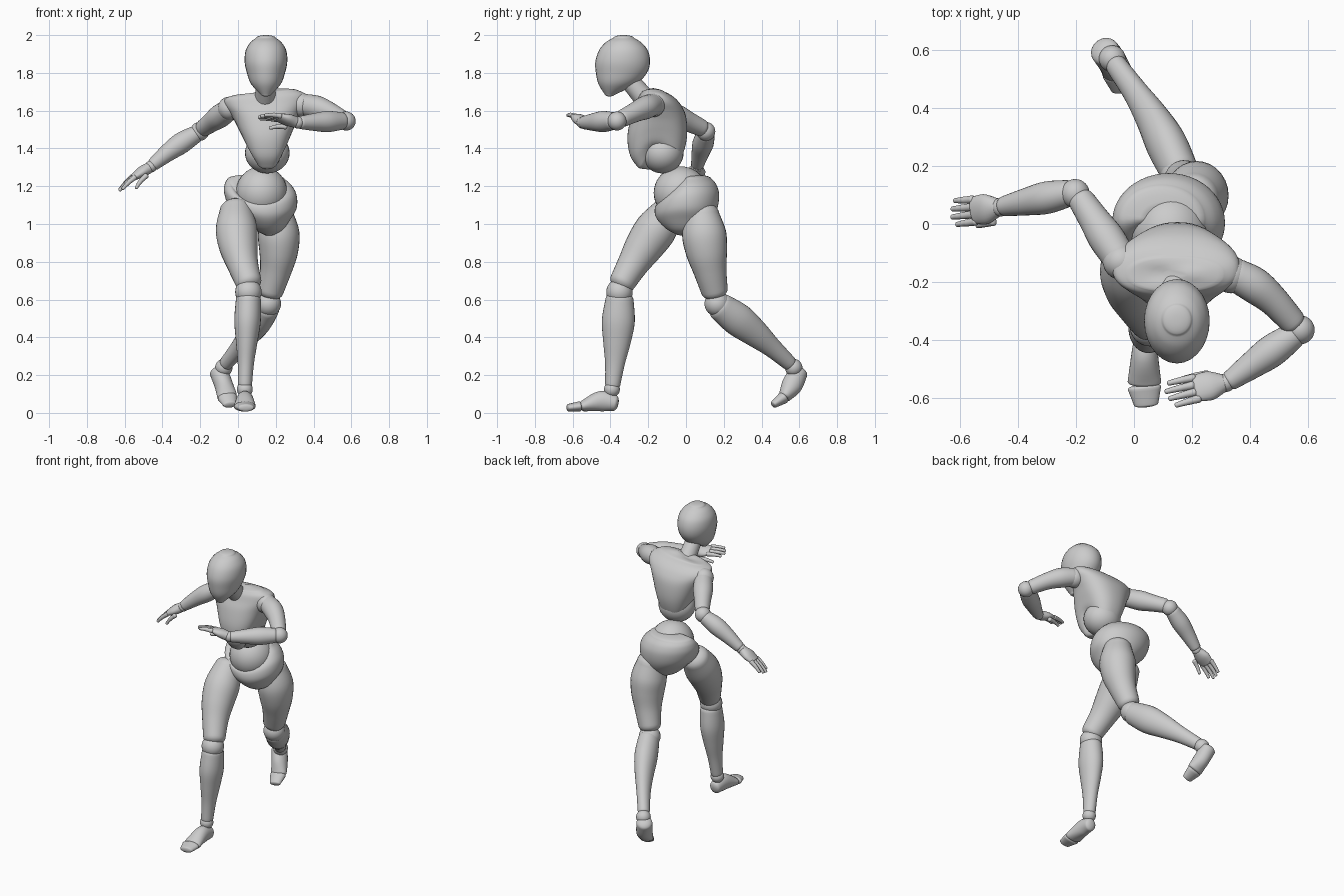
import bpy, bmesh, math
from mathutils import Vector

if "Cube" in bpy.data.objects:
    bpy.data.objects.remove(bpy.data.objects["Cube"])

X, Y, Z = Vector((1, 0, 0)), Vector((0, 1, 0)), Vector((0, 0, 1))


def smooth_path(pts, steps):
    """Catmull-Rom through rows of (x, y, z, half width, half depth)."""
    out, n = [], len(pts)
    for i in range(n - 1):
        p = [pts[max(i - 1, 0)], pts[i], pts[i + 1], pts[min(i + 2, n - 1)]]
        for s in range(steps):
            t = s / steps
            out.append([0.5 * (2 * b + (c - a) * t + (2 * a - 5 * b + 4 * c - d) * t * t
                               + (3 * b - a - 3 * c + d) * t ** 3) for a, b, c, d in zip(*p)])
    return out + [list(pts[-1])]


def loft(name, pts, ref=X, axis=None, cap=0.7, sides=28, steps=5, power=2.0, dz=None):
    """Skin of oval rings along a path with rounded ends."""
    rows = smooth_path(pts, steps)
    pos = [Vector(r[:3]) for r in rows]
    n = len(rows)
    rings = []
    for i, r in enumerate(rows):
        t = axis or (pos[min(i + 1, n - 1)] - pos[max(i - 1, 0)]).normalized()
        rings.append((pos[i], t, abs(r[3]), abs(r[4]), i / (n - 1)))

    def end(ring, sign):
        p, t, w, d, v = ring
        angles = [k / 6 * math.pi / 2 for k in range(1, 6)]
        return [(p + t * sign * cap * min(w, d) * math.sin(a), t, w * math.cos(a), d * math.cos(a), v)
                for a in angles]
    rings = end(rings[0], -1)[::-1] + rings + end(rings[-1], 1)
    bm = bmesh.new()
    grid = []
    for p, t, w, d, v in rings:
        side = (ref - t * ref.dot(t)).normalized()
        up = t.cross(side)
        row = []
        for k in range(sides):
            a = 2 * math.pi * k / sides
            c, s = math.cos(a), math.sin(a)
            q = p + side * math.copysign(abs(c) ** (2 / power), c) * w + up * math.copysign(abs(s) ** (2 / power), s) * d
            if dz:
                q.z += dz(c, s, v)
            row.append(bm.verts.new(q))
        grid.append(row)
    for a, b in zip(grid, grid[1:]):
        for k in range(sides):
            j = (k + 1) % sides
            bm.faces.new((a[k], a[j], b[j], b[k]))
    bm.faces.new(grid[0][::-1])
    bm.faces.new(grid[-1])
    bmesh.ops.recalc_face_normals(bm, faces=bm.faces)
    for f in bm.faces:
        f.smooth = True
    me = bpy.data.meshes.new(name)
    bm.to_mesh(me)
    bm.free()
    ob = bpy.data.objects.new(name, me)
    bpy.context.collection.objects.link(ob)
    return ob


def ball(name, c, r):
    bpy.ops.mesh.primitive_uv_sphere_add(segments=32, ring_count=20, location=c)
    ob = bpy.context.object
    ob.name = name
    ob.scale = r if isinstance(r, tuple) else (r, r, r)
    bpy.ops.object.shade_smooth()


def body(name, rows, x0, x1, **kw):
    """Upright shell from rows of (z, half width, front y, back y)."""
    last = len(rows) - 1
    loft(name, [(x0 + (x1 - x0) * i / last, (f + b) / 2, z, w, (b - f) / 2)
                for i, (z, w, f, b) in enumerate(rows)], axis=Z, **kw)


def limb(name, a, b, radii, bow=(0, 0, 0), depth=1.0, ref=X):
    """Tapered limb from a to b that bows out in the middle."""
    a, b, bow, last = Vector(a), Vector(b), Vector(bow), len(radii) - 1
    pts = []
    for i, r in enumerate(radii):
        t = i / last
        p = a.lerp(b, t) + bow * math.sin(math.pi * t)
        pts.append((*p, r, r * (1 + (depth - 1) * math.sin(math.pi * (.15 + .75 * t)))))
    loft(name, pts, ref=ref)


# Head and neck
body("head", [(1.682, .024, -.427, -.382), (1.74, .078, -.463, -.265), (1.80, .101, -.477, -.207),
              (1.86, .113, -.480, -.190), (1.92, .107, -.460, -.203), (1.962, .082, -.425, -.238),
              (1.985, .052, -.385, -.275)], .148, .148, cap=.29)
limb("neck", (.143, -.19, 1.63), (.147, -.30, 1.76), (.058, .054, .05))

# Chest shell with arched sides, and the ball below it
body("chest", [(1.30, .080, -.255, -.06), (1.36, .112, -.295, -.02), (1.46, .143, -.31, .005),
               (1.57, .178, -.290, .0), (1.635, .216, -.265, -.03), (1.675, .213, -.250, -.07),
               (1.695, .17, -.235, -.11)], .155, .142, cap=.15, sides=48, power=2.3,
     dz=lambda c, s, v: .115 * c ** 4 * max(0, 1 - 2 * v) + .015 * c * v)
ball("rib_ball", (.155, -.125, 1.376), (.118, .112, .108))

# Waist ball and pelvis shell whose top edge dips at the front
ball("waist_ball", (.125, -.028, 1.165), (.137, .143, .14))
body("pelvis", [(.945, .03, -.05, .03), (.975, .085, -.10, .09), (1.03, .135, -.145, .14),
                (1.09, .180, -.165, .168), (1.16, .192, -.160, .175), (1.21, .176, -.13, .16),
                (1.24, .150, -.10, .135)], .165, .095, cap=.2, sides=48,
     dz=lambda c, s, v: -.14 * max(0, -s) ** 2 * v * v - .03 * c * v * (1 - v))

# Legs share radius profiles; only the joints differ
THIGH = (.088, .110, .102, .083, .070)
SHIN = (.066, .070, .057, .043, .037)
limb("right_thigh", (-.01, -.09, 1.065), (.055, -.335, .695), THIGH, (-.02, -.01, 0))
limb("left_thigh", (.205, .085, 1.05), (.172, .15, .65), THIGH, (.026, -.008, 0), 1.07)
ball("right_knee", (.055, -.352, .64), .07)
ball("left_knee", (.160, .166, .578), .068)
limb("right_shin", (.055, -.352, .60), (.037, -.388, .15), SHIN, (0, .004, 0), 1.28)
limb("left_shin", (.155, .185, .56), (-.06, .545, .265), SHIN, (.015, 0, .01), 1.28)
ball("right_ankle", (.036, -.392, .125), .042)
ball("left_ankle", (-.075, .57, .24), .046)

# Feet: main block and toe block
loft("right_foot", [(.041, -.378, .052, .038, .042), (.037, -.45, .062, .046, .054),
                    (.036, -.545, .036, .058, .029)], cap=.55)
loft("right_toes", [(.036, -.565, .034, .058, .027), (.042, -.622, .027, .042, .02)], cap=.5)
loft("left_foot", [(-.10, .595, .215, .050, .050), (-.075, .56, .145, .049, .055),
                   (-.058, .525, .09, .053, .036)], cap=.55)
loft("left_toes", [(-.056, .515, .08, .052, .033), (-.043, .465, .045, .036, .02)], cap=.5)

# Arms share radius profiles too
UPPER = (.058, .062, .053, .046)
FORE = (.047, .056, .047, .035)
ball("left_shoulder", (.335, -.175, 1.63), .064)
ball("right_shoulder", (-.045, -.13, 1.612), .062)
limb("left_upper_arm", (.355, -.178, 1.63), (.545, -.335, 1.56), UPPER, (0, .02, .012), ref=Z)
limb("right_upper_arm", (-.055, -.11, 1.60), (-.18, .08, 1.51), UPPER, ref=Z)
ball("left_elbow", (.573, -.365, 1.545), .05)
ball("right_elbow", (-.203, .105, 1.49), .05)
limb("left_forearm", (.545, -.388, 1.545), (.335, -.538, 1.537), FORE, ref=Z)
limb("right_forearm", (-.23, .105, 1.472), (-.445, .062, 1.318), FORE, (0, 0, .008), ref=Y)


def hand(side, wrist, along, thumb):
    """Wrist, palm, four jointed fingers and a thumb that curl a little downward."""
    ball(f"{side}_wrist", wrist, .032)
    wrist, along = Vector(wrist), Vector(along).normalized()
    across = (Vector(thumb) - along * along.dot(Vector(thumb))).normalized()
    up = along.cross(across)
    up = up if up.z > 0 else -up

    def at(l, a, u):
        return wrist + along * l + across * a + up * u
    loft(f"{side}_palm", [(*at(.015, 0, 0), .034, .03), (*at(.06, 0, .005), .052, .029),
                          (*at(.11, 0, .008), .047, .018)], ref=across, sides=20, cap=.5)
    for i, name in enumerate(("index", "middle", "ring", "little", "thumb")):
        is_thumb = name == "thumb"
        k = 1.5 - i  # finger place across the palm
        a, l = (.048, .055) if is_thumb else (.0255 * k, .118 - .004 * k * k)
        length = .08 if is_thumb else .094 - .008 * abs(k - .4)
        spread = .008 if is_thumb else .002 * k
        low, drop = (-.02, .02) if is_thumb else (.008, .012)
        knots = [at(l + length * f, a + spread * f, low - drop * f * f) for f in (0, .42, .73, 1)]
        for j in range(3):
            r = .0145 - .002 * j
            limb(f"{side}_{name}_{j + 1}", knots[j], knots[j + 1], (r, r * .9, r * .85), ref=across)


hand("left", (.318, -.547, 1.537), (-.215, -.045, .038), (0, 1, -.3))
hand("right", (-.46, .058, 1.305), (-.165, -.02, -.118), (0, -1, -.15))
